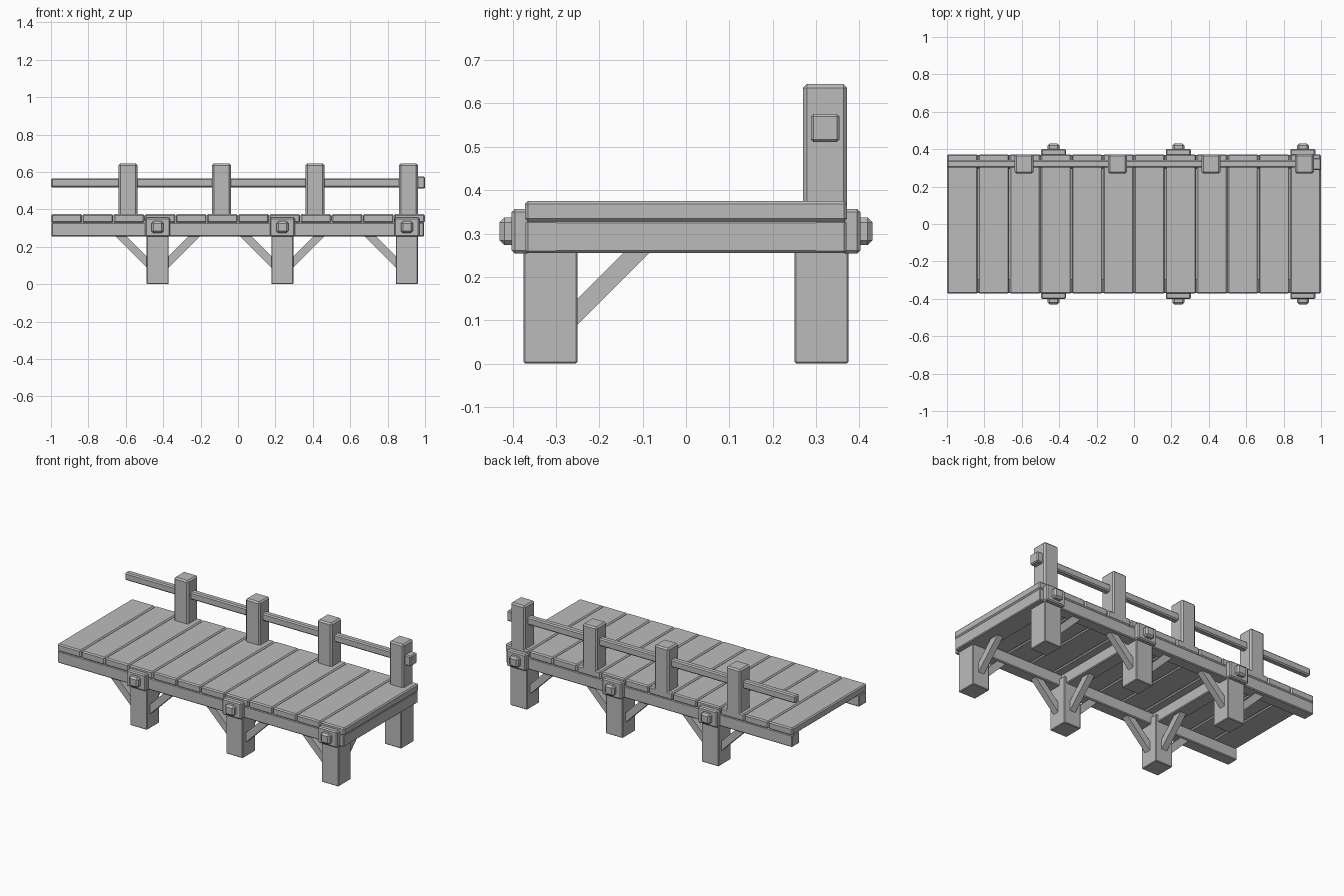
import bpy, bmesh
from mathutils import Vector

if "Cube" in bpy.data.objects:
    bpy.data.objects.remove(bpy.data.objects["Cube"])

wood = bpy.data.materials.new("grey wood")
wood.diffuse_color = (0.5, 0.5, 0.5, 1)
wood.use_nodes = True
wood.node_tree.nodes["Principled BSDF"].inputs["Base Color"].default_value = wood.diffuse_color


def finish(name, bm):
    bmesh.ops.recalc_face_normals(bm, faces=bm.faces)
    mesh = bpy.data.meshes.new(name)
    bm.to_mesh(mesh)
    bm.free()
    mesh.materials.append(wood)
    ob = bpy.data.objects.new(name, mesh)
    bpy.context.collection.objects.link(ob)
    return ob


def box(name, x, y, z, bevel=0.005):
    """Chamfered box from (min, max) ranges."""
    bm = bmesh.new()
    bmesh.ops.create_cube(bm, size=1)
    for v in bm.verts:
        v.co = Vector([(a + b) / 2 + c * (b - a) for c, (a, b) in zip(v.co, (x, y, z))])
    if bevel:
        bmesh.ops.bevel(bm, geom=bm.edges[:], offset=bevel, segments=1,
                        affect='EDGES', profile=0.5)
    return finish(name, bm)


def brace(name, origin, direction, half=0.02):
    """Diagonal strut rising at 45 degrees away from a leg face."""
    d = Vector(direction)
    side = Vector((-d.y, d.x, 0)) * half
    bm = bmesh.new()
    profile = [(-0.01, 0.08), (-0.01, 0.14), (0.115, 0.265), (0.175, 0.265)]
    verts = [bm.verts.new(Vector(origin) + d * r + Vector((0, 0, h)))
             for r, h in profile]
    face = bm.faces.new(verts)
    ext = bmesh.ops.extrude_face_region(bm, geom=[face])
    top = [g for g in ext["geom"] if isinstance(g, bmesh.types.BMVert)]
    bmesh.ops.translate(bm, verts=top, vec=side * 2)
    bmesh.ops.translate(bm, verts=bm.verts, vec=-side)
    return finish(name, bm)


# deck planks
n = 12
w = 2 / n
for i in range(n):
    x0 = -1 + i * w
    box("deck_plank", (x0 + 0.001, x0 + w - 0.001), (-0.372, 0.372), (0.328, 0.375), 0.007)

leg_xs = (-0.43, 0.237, 0.903)
for s, row in ((-1, "front"), (1, "back")):
    # long beams under the deck edges
    box(row + "_long_beam", (-0.998, 0.995), sorted((s * 0.295, s * 0.37)), (0.255, 0.33))
    for k, x in enumerate(leg_xs):
        # legs
        box(row + "_leg", (x - 0.059, x + 0.059), sorted((s * 0.25, s * 0.375)), (0, 0.3), 0.004)
        # stepped end caps of the cross beams
        box(row + "_cap_plate", (x - 0.067, x + 0.067), sorted((s * 0.36, s * 0.402)),
            (0.254, 0.357), 0.007)
        box(row + "_cap_peg", (x - 0.032, x + 0.032), sorted((s * 0.39, s * 0.43)),
            (0.273, 0.337), 0.011)
        # braces along the deck
        for d in (-1, 1):
            if d == 1 and k == 2:
                continue
            brace(row + "_brace", (x + d * 0.059, s * 0.325, 0), (d, 0, 0))
        # braces across the deck, front legs only
        if s < 0:
            brace("cross_brace", (x, -0.25, 0), (0, 1, 0))

# cross beams and the end beam
for x in leg_xs:
    box("cross_beam", (x - 0.045, x + 0.045), (-0.36, 0.36), (0.256, 0.33))
box("end_beam", (0.92, 0.995), (-0.369, 0.369), (0.2555, 0.3295))

# railing posts, rail and rail end peg
for x in (-0.588, -0.088, 0.412, 0.912):
    box("rail_post", (x - 0.05, x + 0.05), (0.27, 0.372), (0.34, 0.645), 0.009)
box("hand_rail", (-1, 0.97), (0.301, 0.341), (0.518, 0.566), 0.007)
box("rail_end_peg", (0.94, 1.0), (0.288, 0.354), (0.511, 0.576), 0.006)
